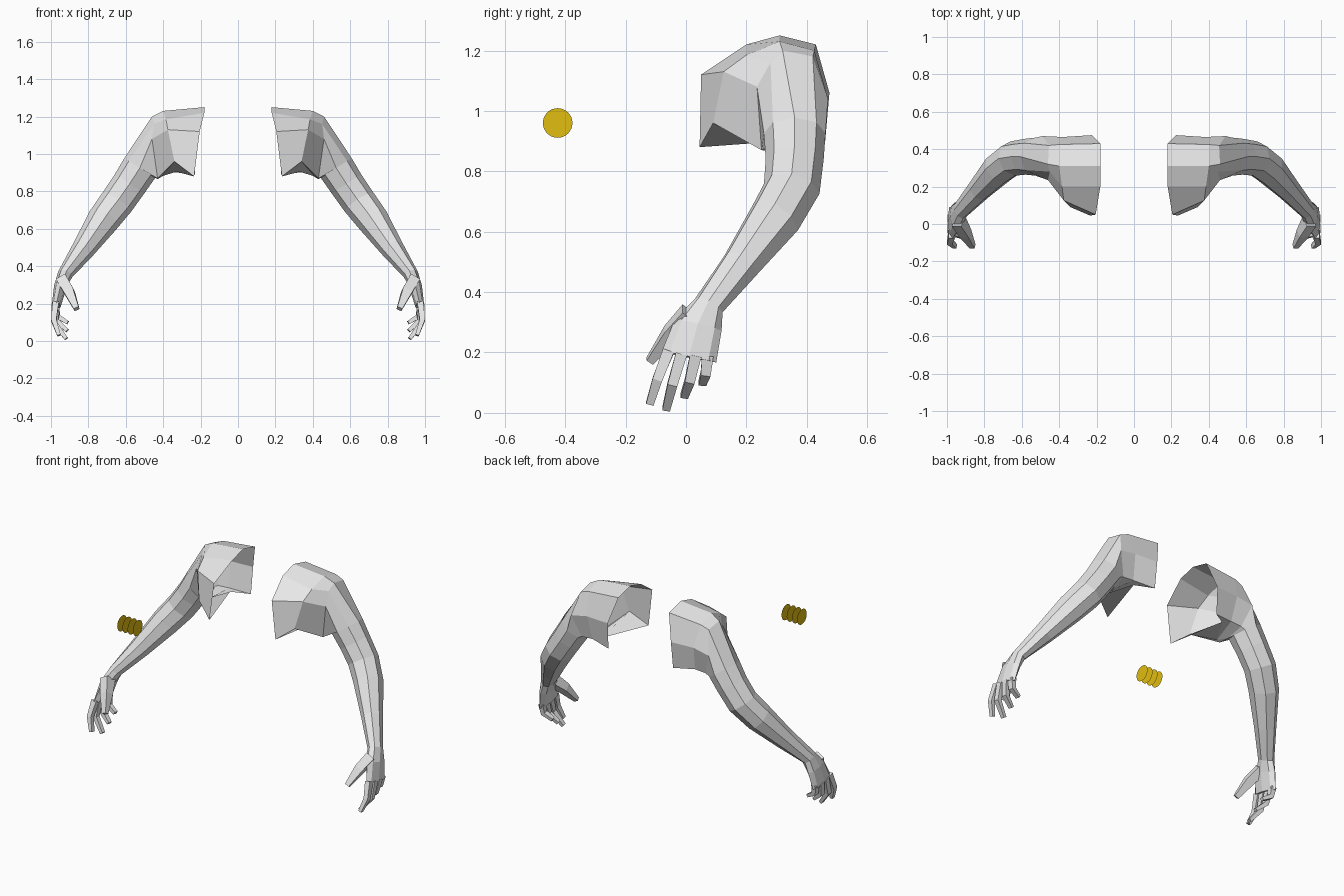
import bpy, bmesh, math
from mathutils import Vector

if "Cube" in bpy.data.objects:
    bpy.data.objects.remove(bpy.data.objects["Cube"])


def material(name, rgb):
    m = bpy.data.materials.new(name)
    m.diffuse_color = (*rgb, 1)
    m.use_nodes = True
    m.node_tree.nodes["Principled BSDF"].inputs["Base Color"].default_value = m.diffuse_color
    return m


GREY = material("light_grey", (0.8, 0.8, 0.8))
GOLD = material("gold", (0.76, 0.51, 0.006))


def ring(center, direction, ru, rv, n=8, phase=0.0):
    """Cross-section around a limb axis; starts on the outer side, then goes to the back."""
    d = Vector(direction).normalized()
    y = Vector((0, 1, 0))
    v = (y - d * y.dot(d)).normalized()
    u = d.cross(v)
    angles = [phase + math.tau * k / n for k in range(n)]
    return [Vector(center) + u * ru * math.cos(a) + v * rv * math.sin(a) for a in angles]


def loft(bm, rings, cap_start=False, cap_end=True):
    loops = [[bm.verts.new(p) for p in r] for r in rings]
    n = len(loops[0])
    for a, b in zip(loops, loops[1:]):
        for i in range(n):
            j = (i + 1) % n
            bm.faces.new((a[i], a[j], b[j], b[i]))
    if cap_start:
        bm.faces.new(loops[0][::-1])
    if cap_end:
        bm.faces.new(loops[-1])


def finish(name, bm, mat, mirror=True):
    bmesh.ops.recalc_face_normals(bm, faces=bm.faces)
    me = bpy.data.meshes.new(name)
    bm.to_mesh(me)
    bm.free()
    me.materials.append(mat)
    ob = bpy.data.objects.new(name, me)
    bpy.context.collection.objects.link(ob)
    if mirror:
        mod = ob.modifiers.new("mirror", 'MIRROR')
        mod.use_mirror_merge = False
    return ob


# Arms: open shoulder shell running into upper arm, elbow, forearm, wrist and palm
opening = [(.18, .31, 1.25), (.18, .43, 1.22), (.225, .475, 1.06), (.23, .46, .89),
           (.33, .39, .905), (.235, .045, .88), (.205, .05, 1.12), (.18, .20, 1.22)]
chest = [(.40, .31, 1.23), (.40, .425, 1.20), (.38, .465, 1.06), (.365, .43, .905),
         (.41, .25, .88), (.34, .09, .96), (.375, .125, 1.13), (.385, .20, 1.185)]
deltoid = [(.46, .32, 1.20), (.455, .42, 1.18), (.49, .47, 1.04), (.44, .43, .90),
           (.43, .32, .865), (.43, .25, .87), (.46, .235, 1.08), (.45, .28, 1.16)]
upper = (.54, 0, -.84)
fore = (.48, -.54, -.69)
arm = bmesh.new()
loft(arm, [
    opening, chest, deltoid,
    ring((.525, .36, .925), upper, .098, .102),
    ring((.580, .36, .840), upper, .094, .096),
    ring((.648, .35, .742), (.52, -.20, -.80), .092, .094),
    ring((.722, .295, .645), fore, .086, .090),
    ring((.828, .182, .490), fore, .062, .066),
    ring((.925, .075, .355), (.35, -.45, -.80), .040, .052),
    ring((.950, .040, .290), (.20, -.25, -1), .034, .080),
    ring((.972, .010, .185), (.10, -.20, -1), .024, .092),
])
finish("arms", arm, GREY)

# Fingers: base, knuckle, tip
fingers = [
    ((.975, -.058, .205), (.985, -.095, .110), (.957, -.120, .030)),
    ((.980, -.015, .195), (.980, -.045, .095), (.918, -.066, .012)),
    ((.980, .032, .190), (.970, .012, .105), (.912, -.006, .055)),
    ((.972, .072, .190), (.965, .065, .130), (.910, .054, .098)),
]
hand = bmesh.new()
for base, knuckle, tip in fingers:
    b, k, t = map(Vector, (base, knuckle, tip))
    q = math.pi / 4
    loft(hand, [ring(b, k - b, .024, .027, 4, q),
                ring(k, t - b, .020, .023, 4, q),
                ring(t, t - k, .014, .018, 4, q)], cap_start=True)
finish("fingers", hand, GREY)

# Thumbs
thumb = bmesh.new()
path = [Vector(p) for p in ((.938, .015, .325), (.902, -.050, .262), (.863, -.120, .172))]
loft(thumb, [ring(path[0], path[1] - path[0], .040, .050, 4, math.pi / 4),
             ring(path[1], path[2] - path[0], .038, .038, 4, math.pi / 4),
             ring(path[2], path[2] - path[1], .020, .018, 4, math.pi / 4)], cap_start=True)
finish("thumbs", thumb, GREY)

# Row of four thin floating discs
discs = bmesh.new()
for x in (-.528, -.491, -.454, -.417):
    pts = [(x, -.425 + .049 * math.cos(math.tau * k / 32), .96 + .049 * math.sin(math.tau * k / 32))
           for k in range(32)]
    discs.faces.new([discs.verts.new(p) for p in pts])
finish("discs", discs, GOLD, mirror=False)
